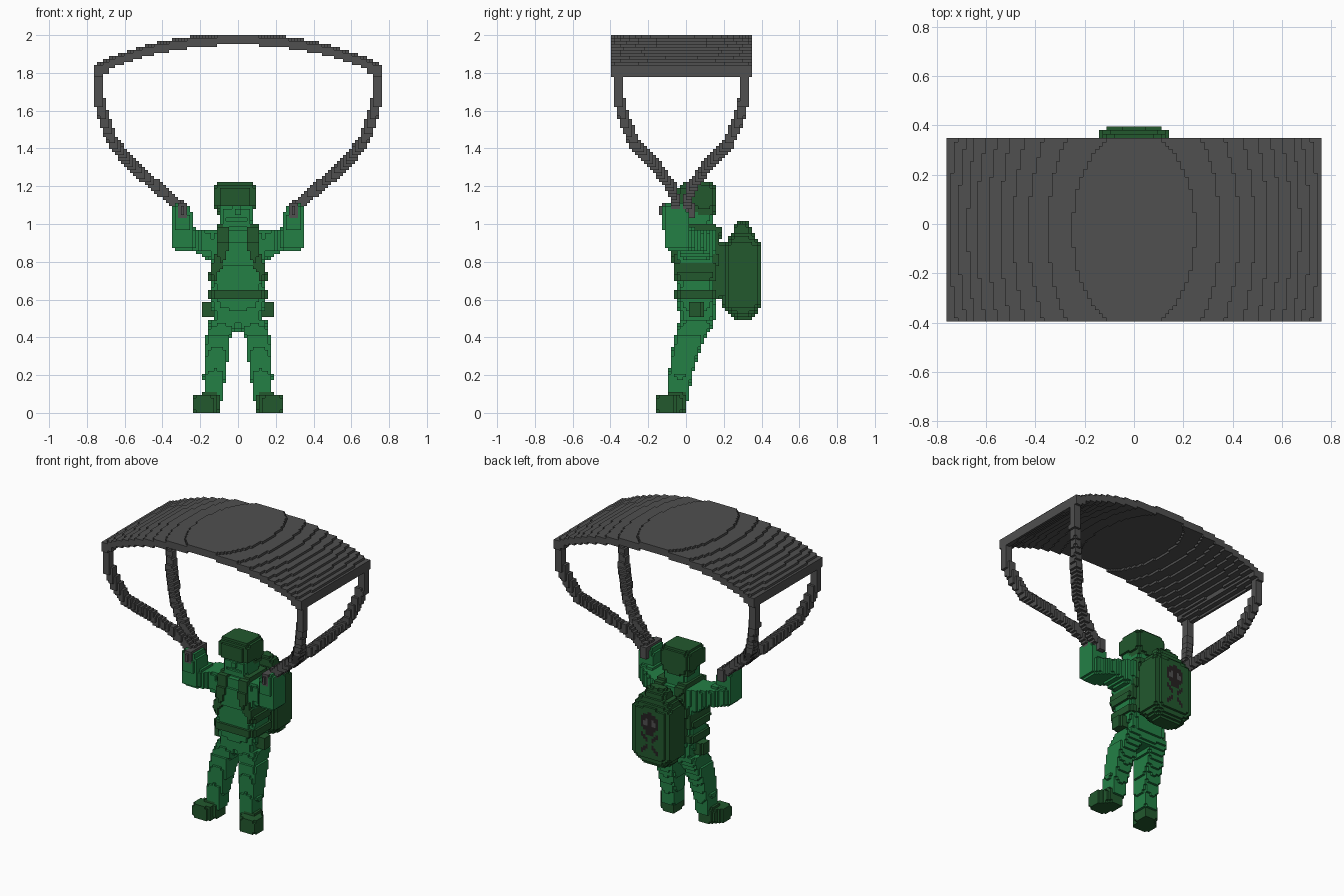
import bpy
import math

if "Cube" in bpy.data.objects:
    bpy.data.objects.remove(bpy.data.objects["Cube"])

V = 2 / 126          # size of one block
TAKEN = set()        # blocks already used by a part


def material(name, rgb):
    m = bpy.data.materials.new(name)
    m.use_nodes = True
    m.diffuse_color = (*rgb, 1)
    bsdf = m.node_tree.nodes["Principled BSDF"]
    bsdf.inputs["Base Color"].default_value = (*rgb, 1)
    bsdf.inputs["Roughness"].default_value = 0.9
    return m


GREEN = material("uniform_green", (0.017, 0.215, 0.060))
DARK = material("dark_green", (0.016, 0.098, 0.027))
GREY = material("canopy_grey", (0.080, 0.080, 0.080))
BLACK = material("emblem_black", (0.018, 0.015, 0.015))


def blob(x, y, z, hx, hy, hz, n):
    """Blocks inside a rounded box; a larger n gives squarer corners."""
    span = lambda c, h: range(math.floor((c - h) / V), math.floor((c + h) / V) + 1)
    return {(i, j, k) for i in span(x, hx) for j in span(y, hy) for k in span(z, hz)
            if (abs((i + .5) * V - x) / hx) ** n + (abs((j + .5) * V - y) / hy) ** n
            + (abs((k + .5) * V - z) / hz) ** n <= 1}


def sweep(nodes, n=5):
    """Blocks swept through nodes of (x, y, z, half x, half y, half z)."""
    cells = set()
    for a, b in zip(nodes, nodes[1:]):
        steps = max(1, math.ceil(math.dist(a[:3], b[:3]) / (V * .45)))
        for s in range(steps + 1):
            t = s / steps
            cells |= blob(*[p + (q - p) * t for p, q in zip(a, b)], n)
    return cells


def tower(slices, n=5):
    """Stack of horizontal slices (z, centre x, half x, front y, back y)."""
    return sweep([(x, (f + b) / 2, z, hx, (b - f) / 2, .012)
                  for z, x, hx, f, b in slices], n)


def mirrored(cells):
    return {(-1 - i, j, k) for i, j, k in cells}


# Corner offsets of a block's faces, counter-clockwise seen from outside
SIDES = {
    (1, 0, 0): ((1, 0, 0), (1, 1, 0), (1, 1, 1), (1, 0, 1)),
    (-1, 0, 0): ((0, 0, 0), (0, 0, 1), (0, 1, 1), (0, 1, 0)),
    (0, 1, 0): ((0, 1, 0), (0, 1, 1), (1, 1, 1), (1, 1, 0)),
    (0, -1, 0): ((0, 0, 0), (1, 0, 0), (1, 0, 1), (0, 0, 1)),
    (0, 0, 1): ((0, 0, 1), (1, 0, 1), (1, 1, 1), (0, 1, 1)),
    (0, 0, -1): ((0, 0, 0), (0, 1, 0), (1, 1, 0), (1, 0, 0)),
}


def build(name, cells, mats, paint=None):
    """Turn free blocks into a mesh of their outer faces."""
    cells = {c for c in cells if c not in TAKEN and c[2] >= 0}
    TAKEN.update(cells)
    index, faces, slots = {}, [], []
    for c in sorted(cells):
        for d, quad in SIDES.items():
            if (c[0] + d[0], c[1] + d[1], c[2] + d[2]) in cells:
                continue
            faces.append([index.setdefault((c[0] + q[0], c[1] + q[1], c[2] + q[2]), len(index))
                          for q in quad])
            slots.append(paint(c, d) if paint else 0)
    mesh = bpy.data.meshes.new(name)
    mesh.from_pydata([(x * V, y * V, z * V) for x, y, z in index], [], faces)
    for m in mats:
        mesh.materials.append(m)
    for p, s in zip(mesh.polygons, slots):
        p.material_index = s
    ob = bpy.data.objects.new(name, mesh)
    bpy.context.collection.objects.link(ob)


def build_pair(name, cells, mat):
    build("left_" + name, cells, [mat])
    build("right_" + name, mirrored(cells), [mat])


# Canopy: shallow dome, steeper towards both ends
canopy = set()
for i in range(-48, 48):
    for j in range(-25, 22):
        x, y = (i + .5) * V, (j + .5) * V + .024
        drop = int((.25 * x * x + .06 * x ** 4 + .093 * y * y) / V)
        for k in range(3 + (abs(x) > .69)):
            canopy.add((i, j, 125 - drop - k))
build("canopy", canopy, [GREY])

# Suspension straps: (x, distance from middle y, z)
PATH = [(.735, .335, 1.80), (.735, .33, 1.66), (.705, .30, 1.55), (.66, .25, 1.43),
        (.55, .13, 1.30), (.42, .05, 1.19), (.295, .02, 1.08)]
for label, side in (("front", -1), ("back", 1)):
    strap = sweep([(x, -.024 + side * d, z, .027 - .001 * s, .027 - .001 * s, .027)
                   for s, (x, d, z) in enumerate(PATH)], 8)
    build_pair(label + "_strap", strap, GREY)
build_pair("strap_handle", blob(.293, -.045, 1.07, .022, .09, .036, 12), GREY)


# Backpack with skull emblem painted on its rear face
def emblem(c, d):
    x, z = abs((c[0] + .5) * V), (c[2] + .5) * V
    if d != (0, 1, 0) or c[1] < 23:
        return 0
    if math.hypot(x - .03, z - .80) < .019:
        return 2
    if math.hypot(x, z - .80) < .068 or (x < .035 and .715 < z < .80):
        return 1
    if .018 < x < .068 and abs(x - abs(z - .655)) < .019:
        return 1
    return 0


pack = tower([(.51, 0, .10, .25, .36), (.57, 0, .15, .195, .397), (.88, 0, .15, .195, .397),
              (.945, 0, .11, .24, .36)], 4)
pack |= tower([(.93, 0, .09, .25, .345), (.98, 0, .08, .25, .345), (1.01, 0, .05, .28, .32)], 4)
pack |= blob(0, .18, .76, .11, .04, .15, 8)
build("backpack", pack, [DARK, BLACK, GREY], emblem)

# Helmet, lower at the back
HX = -.016
helmet = tower([(1.10, HX, .112, -.045, .16), (1.18, HX, .112, -.045, .16),
                (1.212, HX, .10, -.02, .145)], 5)
helmet |= tower([(1.065, HX, .10, .045, .155), (1.11, HX, .108, .02, .158)], 5)
build("helmet", helmet, [DARK])

# Head, with eyes and mouth cut into the face
head = tower([(.95, 0, .07, .0, .12), (.99, -.005, .07, .0, .13), (1.0, -.01, .083, -.03, .14),
              (1.15, -.01, .09, -.035, .145)], 6)
front = {}
for i, j, k in head:
    front[i, k] = min(j, front.get((i, k), j))
for (i, k), j in front.items():
    if (k == 68 and i in (-5, -4, -3, 1, 2, 3)) or (k == 64 and -4 <= i <= 2):
        head.discard((i, j, k))
    if k in (66, 67) and i in (-1, 0):
        head.add((i, j - 1, k))
build("head", head, [GREEN])

# Torso profile, reused slightly larger for the harness
BODY = [(.44, 0, .07, .0, .13), (.50, 0, .125, -.035, .155), (.60, 0, .15, -.045, .155),
        (.68, 0, .14, -.05, .15), (.76, 0, .145, -.055, .155), (.88, 0, .16, -.06, .165),
        (.965, 0, .15, -.045, .17)]
outer = tower([(z + (V if z > .9 else 0), x, hx + V, f - V, b + V) for z, x, hx, f, b in BODY])

# Belt and side bands
build("belt", {c for c in outer if .60 < (c[2] + .5) * V < .65}, [DARK])
build("side_bands", {c for c in outer if .70 < (c[2] + .5) * V < .75
                     and (abs(c[0] + .5) * V > .11 or c[1] > 5)}, [DARK])


# Shoulder straps: straight on the chest, slanting outward below
def on_strap(c):
    x, z = (c[0] + .5) * V, (c[2] + .5) * V
    shift = max(0, .86 - z) * .35
    return .74 < z and .055 < x - shift < .112


build_pair("shoulder_strap", {c for c in outer if on_strap(c)}, DARK)

# Hip pouches and boots
build_pair("hip_pouch", blob(.152, .05, .548, .032, .038, .046, 10), DARK)
build_pair("boot", sweep([(.14, -.045, .055, .05, .042, .056),
                          (.176, -.105, .046, .062, .052, .047)], 6), DARK)

# Torso, arms and legs
build("torso", tower(BODY), [GREEN])
build_pair("arm", sweep([(.13, .055, .895, .055, .09, .08), (.20, .03, .912, .04, .075, .06),
                         (.292, -.045, .922, .056, .07, .06), (.292, -.05, 1.0, .056, .07, .05),
                         (.302, -.055, 1.06, .046, .066, .047)], 6), GREEN)
build_pair("leg", tower([(.48, .08, .072, -.035, .15), (.40, .105, .066, -.06, .10),
                         (.30, .113, .062, -.08, .062), (.20, .125, .058, -.09, .03),
                         (.08, .13, .05, -.10, .015)], 5), GREEN)
